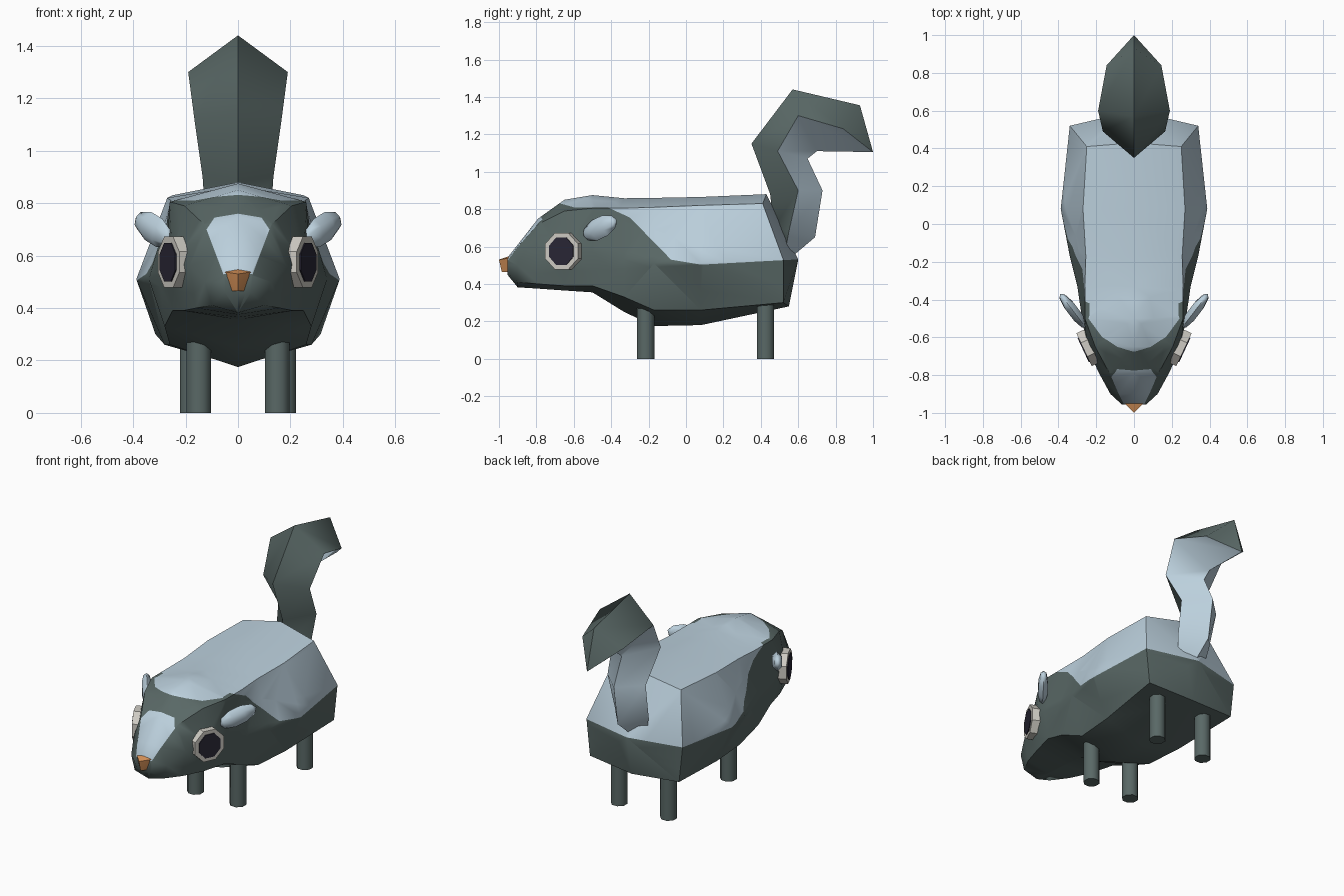
import bpy, bmesh, math
from mathutils import Vector, Matrix

if "Cube" in bpy.data.objects:
    bpy.data.objects.remove(bpy.data.objects["Cube"])


def material(name, r, g, b):
    m = bpy.data.materials.new(name)
    m.diffuse_color = (r, g, b, 1)
    m.use_nodes = True
    m.node_tree.nodes["Principled BSDF"].inputs["Base Color"].default_value = m.diffuse_color
    return m


DARK = material("dark_fur", 0.100, 0.138, 0.132)
PALE = material("pale_fur", 0.50, 0.63, 0.72)
WHITE = material("eye_white", 0.62, 0.60, 0.55)
BLACK = material("pupil_black", 0.022, 0.020, 0.036)
ORANGE = material("nose_orange", 0.68, 0.29, 0.10)


def finish(bm, name, mats, angle):
    bmesh.ops.recalc_face_normals(bm, faces=bm.faces)
    me = bpy.data.meshes.new(name)
    bm.to_mesh(me)
    bm.free()
    ob = bpy.data.objects.new(name, me)
    bpy.context.collection.objects.link(ob)
    for m in mats:
        me.materials.append(m)
    bpy.ops.object.select_all(action='DESELECT')
    ob.select_set(True)
    bpy.context.view_layer.objects.active = ob
    bpy.ops.object.shade_smooth_by_angle(angle=math.radians(angle))
    return ob


def loft(bm, half_rings):
    """Mirror each half ring (first and last point on the centre) and skin them."""
    rings = []
    for half in half_rings:
        full = half + [(-x, y, z) for x, y, z in half[-2:0:-1]]
        rings.append([bm.verts.new(p) for p in full])
    n = len(rings[0])
    for a, b in zip(rings, rings[1:]):
        for i in range(n):
            j = (i + 1) % n
            bm.faces.new((a[i], a[j], b[j], b[i]))
    return rings


def above(line, u, v):
    """True if (u, v) lies over a polyline that runs from low u to high u."""
    for (u0, v0), (u1, v1) in zip(line, line[1:]):
        if u0 <= u <= u1:
            return v > v0 + (v1 - v0) * (u - u0) / (u1 - u0)
    return False


def cut(bm, co, no, keep=lambda f: True):
    faces = [f for f in bm.faces if keep(f)]
    geom = list({v for f in faces for v in f.verts}) + \
        list({e for f in faces for e in f.edges}) + faces
    bmesh.ops.bisect_plane(bm, geom=geom, dist=1e-4, plane_co=co, plane_no=no)


# body and head: y, top z, shoulder x z, side x z, lower x z, bottom z
SECTIONS = [
    (-0.955, .54, .05, .53, .065, .50, .05, .46, .45),
    (-0.90, .61, .08, .60, .125, .50, .10, .41, .382),
    (-0.79, .75, .13, .72, .185, .56, .16, .40, .375),
    (-0.65, .85, .205, .79, .25, .58, .21, .39, .365),
    (-0.50, .875, .26, .805, .275, .57, .25, .39, .355),
    (-0.33, .858, .26, .805, .30, .53, .28, .33, .25),
    (-0.17, .86, .255, .81, .34, .51, .26, .26, .175),
    (0.08, .865, .27, .82, .388, .51, .28, .26, .18),
]
bm = bmesh.new()
halves = [[(0, y, t), (sx, y, sz), (wx, y, wz), (lx, y, lz), (0, y, b)]
          for y, t, sx, sz, wx, wz, lx, lz, b in SECTIONS]
halves.append([(0, .43, .88), (.25, .41, .83), (.34, .52, .53), (.315, .52, .30), (0, .55, .28)])
rings = loft(bm, halves)
bm.faces.new(rings[0])
rump = bm.verts.new((0, .60, .53))
for i in range(8):
    bm.faces.new((rings[-1][i], rings[-1][(i + 1) % 8], rump))
bmesh.ops.triangulate(bm, faces=bm.faces)

# pale saddle outline (y, z) and snout blaze outline (|x|, z)
SADDLE = [(-.70, .838), (-.60, .81), (-.42, .81), (-.30, .755),
          (-.08, .53), (.08, .503), (.61, .532)]
BLAZE = [(0, .76), (.09, .745), (.12, .70), (.06, .54)]
for (y0, z0), (y1, z1) in zip(SADDLE, SADDLE[1:]):
    cut(bm, (0, y0, z0), (0, z0 - z1, y1 - y0),
        lambda f: f.calc_center_median().z > .4 and f.calc_center_median().y > -.8)
for s in (1, -1):
    for (x0, z0), (x1, z1) in zip(BLAZE, BLAZE[1:]):
        cut(bm, (s * x0, 0, z0), (s * (z0 - z1), 0, x1 - x0),
            lambda f: f.calc_center_median().y < -.66)


def in_blaze(c):
    if c.y > -.68 or c.z < .54:
        return False
    x = abs(c.x)
    for (x0, z0), (x1, z1) in zip(BLAZE, BLAZE[1:]):
        if (x1 - x0) * (c.z - z0) - (z1 - z0) * (x - x0) > 0:
            return False
    return True


for f in bm.faces:
    c = f.calc_center_median()
    f.material_index = int(above(SADDLE, c.y, c.z) or in_blaze(c))
finish(bm, "body", [DARK, PALE], 48)

# tail: front ridge (y z), side edge (x y z), back ridge (y z)
TAIL = [
    (.50, .58, .10, .53, .57, .56, .54),
    (.47, .70, .12, .55, .68, .69, .65),
    (.45, .88, .135, .60, .90, .73, .90),
    (.35, 1.15, .165, .49, 1.11, .65, 1.07),
    (.57, 1.44, .19, .60, 1.30, .70, 1.11),
    (.93, 1.355, .145, .84, 1.23, 1.00, 1.105),
]
bm = bmesh.new()
rings = loft(bm, [[(0, fy, fz), (sx, sy, sz), (0, by, bz)]
                  for fy, fz, sx, sy, sz, by, bz in TAIL])
for i, f in enumerate(bm.faces):
    f.material_index = int(i % 4 in (1, 2))      # inner curve is pale
a, b, c, d = rings[-1]
bm.faces.new((a, b, c))
bm.faces.new((a, c, d))
bm.faces.new(rings[0])
finish(bm, "tail", [DARK, PALE], 60)

# nose
bm = bmesh.new()
for p in [(0, -.94, .55), (.055, -.945, .538), (-.055, -.945, .538), (.03, -.945, .465),
          (-.03, -.945, .465), (0, -1.0, .53), (0, -.985, .465)]:
    bm.verts.new(p)
bmesh.ops.convex_hull(bm, input=bm.verts)
finish(bm, "nose", [ORANGE], 30)


def disc(name, centre, normal, ry, rz, depth, mat):
    """Eight-sided plate facing along a horizontal normal."""
    n = Vector(normal).normalized()
    side = Vector((0, 0, 1)).cross(n)
    rot = Matrix((side, Vector((0, 0, 1)), n)).transposed().to_4x4()
    bm = bmesh.new()
    bmesh.ops.create_cone(bm, cap_ends=True, segments=8, radius1=1, radius2=1, depth=1)
    bmesh.ops.rotate(bm, verts=bm.verts, matrix=Matrix.Rotation(math.pi / 8, 3, 'Z'))
    bmesh.ops.transform(bm, verts=bm.verts, matrix=Matrix.Translation(centre) @ rot
                        @ Matrix.Diagonal((ry, rz, depth, 1)))
    finish(bm, name, [mat], 30)


for s, tag in ((1, "left"), (-1, "right")):
    # eyes
    n = Vector((s * .90, -.42, 0)).normalized()
    c = Vector((s * .242, -.655, .575))
    disc("eye_" + tag, c, n, .104, .105, .05, WHITE)
    disc("pupil_" + tag, c + n * .026, n, .076, .08, .008, BLACK)

    # ears
    axis = Vector((s * .13, .17, .08)).normalized()
    up = (Vector((0, 0, 1)) - axis * axis.z).normalized()
    out = axis.cross(up)
    bm = bmesh.new()
    bmesh.ops.create_uvsphere(bm, u_segments=6, v_segments=5, radius=1)
    rot = Matrix((out, up, axis)).transposed().to_4x4()
    bmesh.ops.transform(bm, verts=bm.verts, matrix=Matrix.Translation((s * .322, -.46, .70))
                        @ rot @ Matrix.Diagonal((.034, .06, .12, 1)))
    finish(bm, "ear_" + tag, [PALE], 60)

    # legs
    for part, x, y in (("front_leg_", .150, -.215), ("hind_leg_", .175, .425)):
        bm = bmesh.new()
        bmesh.ops.create_cone(bm, cap_ends=True, segments=8, radius1=.05, radius2=.05, depth=.32)
        bmesh.ops.rotate(bm, verts=bm.verts, matrix=Matrix.Rotation(math.pi / 8, 3, 'Z'))
        bmesh.ops.translate(bm, verts=bm.verts, vec=(s * x, y, .16))
        finish(bm, part + tag, [DARK], 50)
